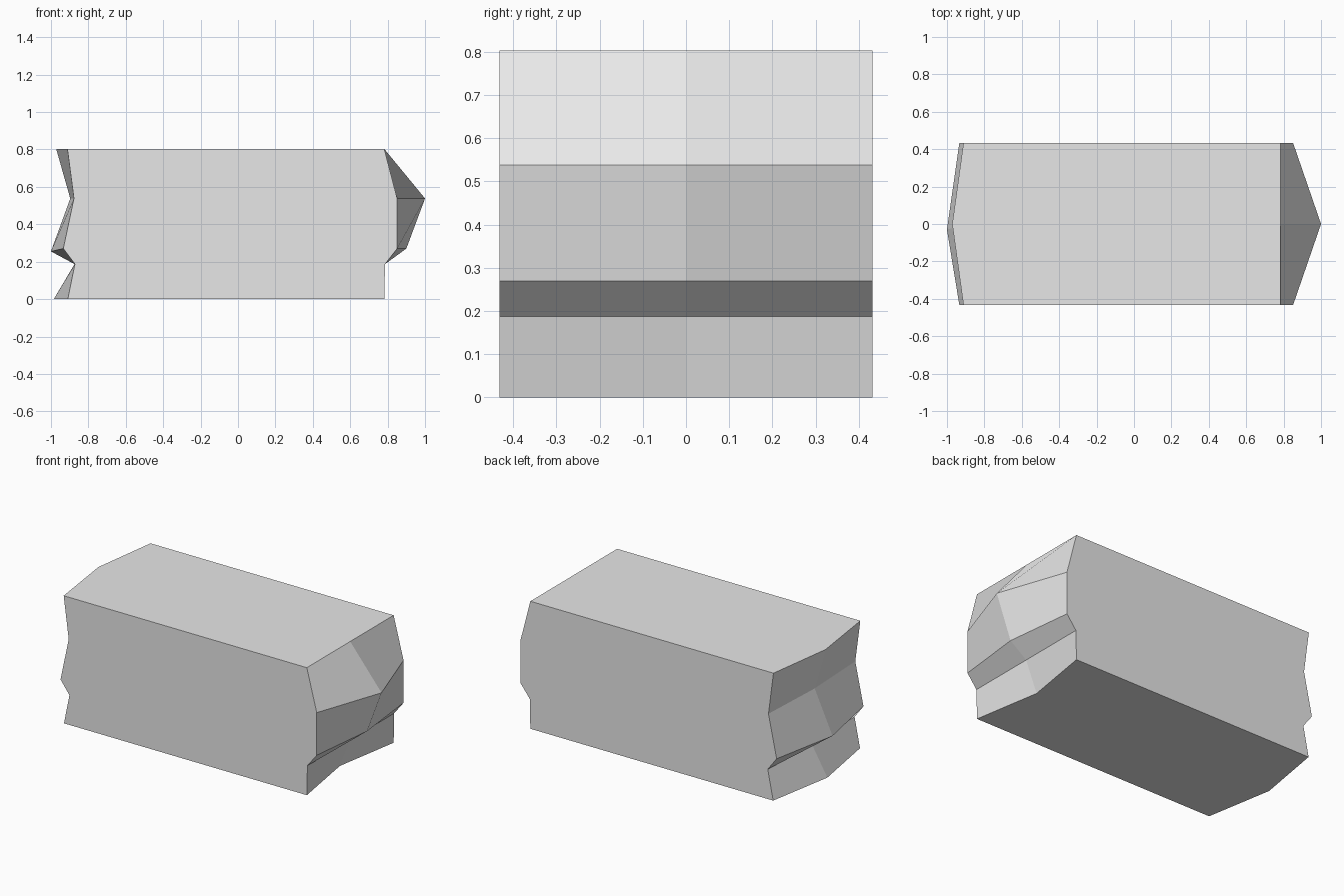
import bpy
import bmesh

cube = bpy.data.objects.get("Cube")
if cube:
    bpy.data.objects.remove(cube)


def make_material(name, rgb):
    mat = bpy.data.materials.new(name)
    mat.use_nodes = True
    mat.diffuse_color = (*rgb, 1)
    mat.node_tree.nodes["Principled BSDF"].inputs["Base Color"].default_value = (*rgb, 1)
    return mat


stone = make_material("pale grey stone", (0.8, 0.8, 0.8))

# Height levels, with the broken-end positions at the side walls and the middle
levels = [0, 0.187, 0.27, 0.538, 0.803]
side_left = [-0.91, -0.872, -0.934, -0.877, -0.912]
side_right = [0.782, 0.786, 0.851, 0.851, 0.782]
mid_left = [-0.985, -0.874, -1.0, -0.897, -0.972]
mid_right = [0.71, 0.786, 0.9, 1.0, 0.782]
half_depth = 0.432


def section(bm, y, left, right):
    """Closed outline: up the right end, then down the left end."""
    outline = list(zip(right, levels)) + list(zip(left, levels))[::-1]
    return [bm.verts.new((x, y, z)) for x, z in outline]


# Block lofted through front, middle and back sections
bm = bmesh.new()
front = section(bm, -half_depth, side_left, side_right)
middle = section(bm, 0, mid_left, mid_right)
back = section(bm, half_depth, side_left, side_right)

# Chipped point on the left end sits slightly low and forward
middle[7].co.y = -0.03
middle[7].co.z = 0.255

for a, b in ((front, middle), (middle, back)):
    for i in range(len(a)):
        j = (i + 1) % len(a)
        bm.faces.new((a[i], b[i], b[j], a[j]))
bm.faces.new(front)
bm.faces.new(back[::-1])
bmesh.ops.recalc_face_normals(bm, faces=bm.faces)

mesh = bpy.data.meshes.new("stone_block")
bm.to_mesh(mesh)
bm.free()
mesh.materials.append(stone)
block = bpy.data.objects.new("stone_block", mesh)
bpy.context.collection.objects.link(block)
